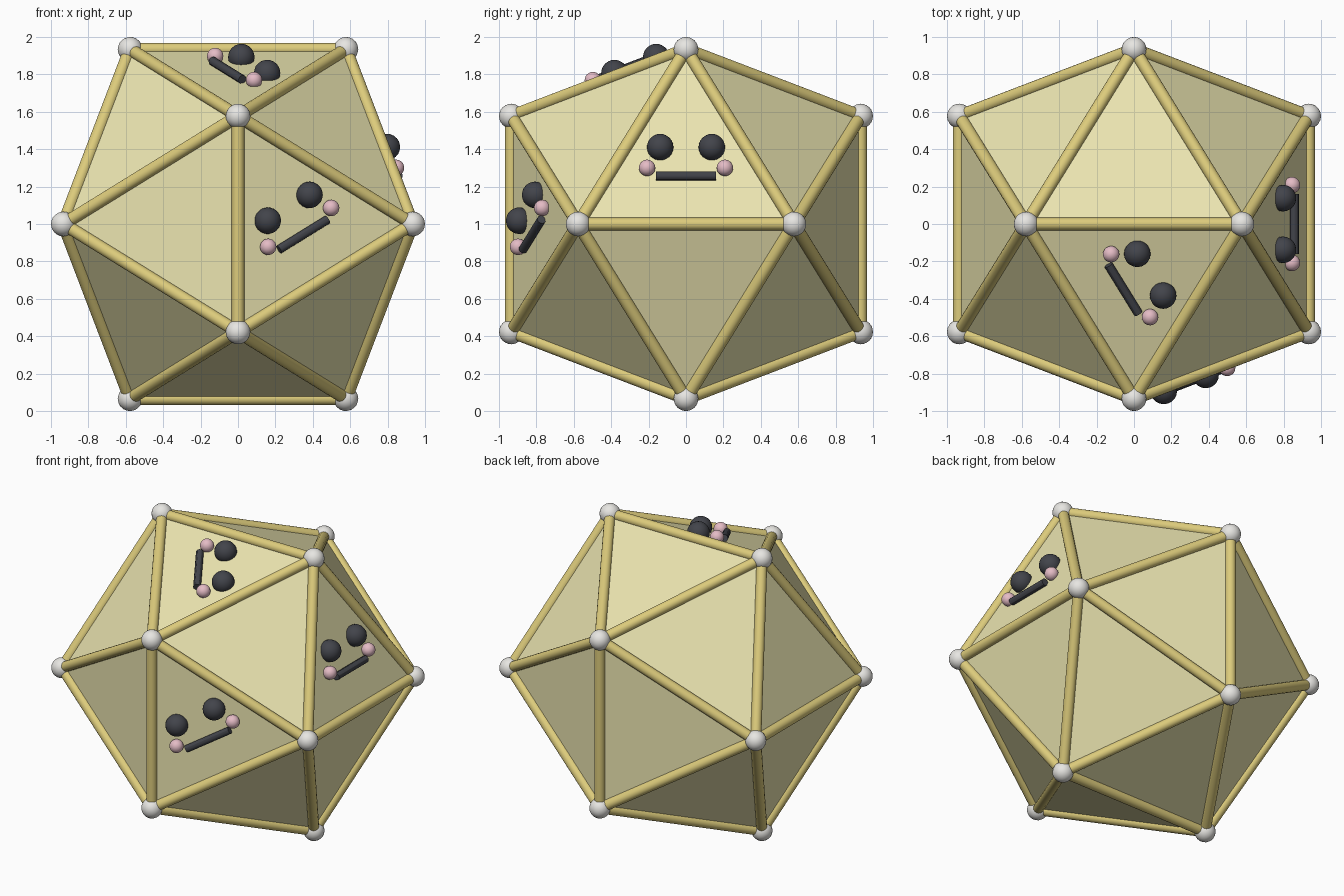
import bpy, bmesh
from mathutils import Vector, Matrix

if "Cube" in bpy.data.objects:
    bpy.data.objects.remove(bpy.data.objects["Cube"])

A, B = 0.577, 0.934          # icosahedron coordinates
MID = Vector((0, 0, 1))


def material(name, rgb):
    m = bpy.data.materials.new(name)
    m.diffuse_color = (*rgb, 1)
    m.use_nodes = True
    m.node_tree.nodes["Principled BSDF"].inputs["Base Color"].default_value = m.diffuse_color
    return m


shell_mat = material("pale_yellow", (0.84, 0.79, 0.44))
rod_mat = material("yellow", (0.72, 0.60, 0.20))
ball_mat = material("white", (0.80, 0.79, 0.76))
dark_mat = material("charcoal", (0.055, 0.058, 0.07))
pink_mat = material("pink", (0.78, 0.50, 0.56))


def finish(bm, name, mat, smooth=False):
    mesh = bpy.data.meshes.new(name)
    for f in bm.faces:
        f.smooth = smooth
    bm.to_mesh(mesh)
    bm.free()
    mesh.materials.append(mat)
    ob = bpy.data.objects.new(name, mesh)
    bpy.context.collection.objects.link(ob)
    if smooth:
        bpy.ops.object.select_all(action='DESELECT')
        ob.select_set(True)
        bpy.context.view_layer.objects.active = ob
        bpy.ops.object.shade_smooth_by_angle()


def add_rod(bm, p, q, r, sides):
    d = q - p
    mat = Matrix.Translation((p + q) / 2) @ d.to_track_quat('Z', 'Y').to_matrix().to_4x4()
    bmesh.ops.create_cone(bm, cap_ends=True, segments=sides, radius1=r,
                          radius2=r, depth=d.length, matrix=mat)


def add_ball(bm, p, r):
    bmesh.ops.create_icosphere(bm, subdivisions=3, radius=r, matrix=Matrix.Translation(p))


# Icosahedron shell from the hull of three crossed rectangles
shell = bmesh.new()
for s in (-1, 1):
    for t in (-1, 1):
        for co in ((s * A, 0, t * B), (s * B, t * A, 0), (0, s * B, t * A)):
            shell.verts.new(Vector(co) + MID)
bmesh.ops.convex_hull(shell, input=shell.verts[:])
corners = [v.co.copy() for v in shell.verts]
edges = [(e.verts[0].co.copy(), e.verts[1].co.copy()) for e in shell.edges]
finish(shell, "shell", shell_mat)

# Rods along the edges
rods = bmesh.new()
for p, q in edges:
    add_rod(rods, p, q, 0.034, 16)
finish(rods, "edge_rods", rod_mat, True)

# Balls at the corners
balls = bmesh.new()
for c in corners:
    add_ball(balls, c, 0.066)
finish(balls, "corner_balls", ball_mat, True)

# Little faces: top corner of the triangle first, then the other two
triangles = [
    ((A, 0, B), (B, -A, 0), (B, A, 0)),
    ((0, -B, A), (0, -B, -A), (B, -A, 0)),
    ((A, 0, B), (-A, 0, B), (0, -B, A)),
]
eyes, cheeks, mouths = bmesh.new(), bmesh.new(), bmesh.new()
for tri in triangles:
    top, left, right = (Vector(c) + MID for c in tri)
    centre = (top + left + right) / 3
    up = (top - centre).normalized()
    side = (right - left).normalized()
    out = (centre - MID).normalized()

    def at(u, v, n):
        return centre + side * u + up * v + out * n

    for s in (-1, 1):
        add_ball(eyes, at(s * 0.138, 0.10, 0.018), 0.071)
        add_ball(cheeks, at(s * 0.208, -0.021, 0.024), 0.044)
    add_rod(mouths, at(-0.16, -0.065, 0.02), at(0.16, -0.065, 0.02), 0.024, 12)
finish(eyes, "eyes", dark_mat, True)
finish(cheeks, "cheeks", pink_mat, True)
finish(mouths, "mouths", dark_mat, True)
